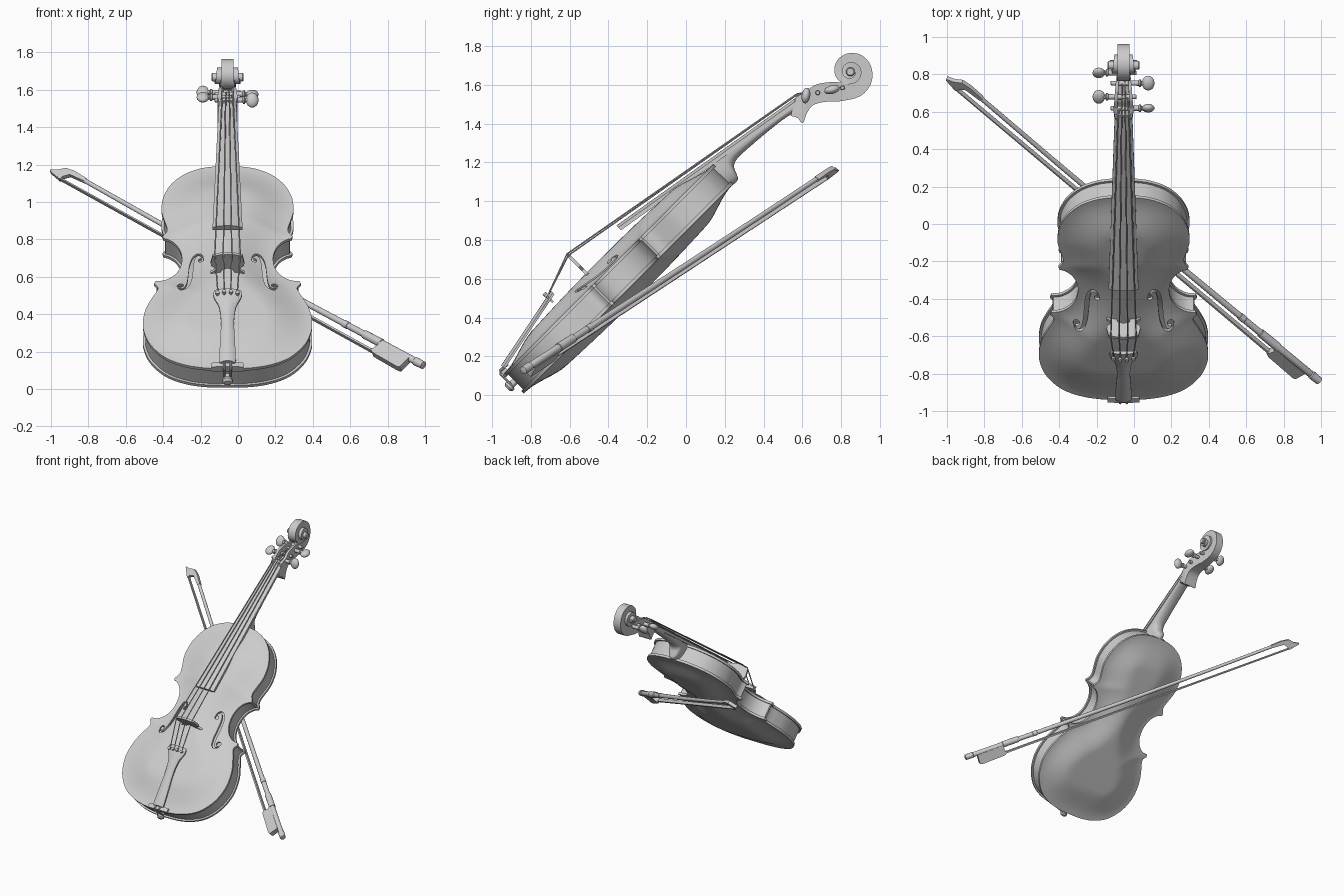
import bpy, bmesh, math
from mathutils import Vector, Matrix
from mathutils.geometry import delaunay_2d_cdt

if "Cube" in bpy.data.objects:
    bpy.data.objects.remove(bpy.data.objects["Cube"])

S = math.sqrt(0.5)
CX = -0.056
# violin frame: u across, v along the body, w out of the front plate (leaning 45 degrees)
VIO = Matrix(((1, 0, 0, CX), (0, S, -S, -0.94), (0, S, S, 0.11), (0, 0, 0, 1)))
WORLD = Matrix.Translation((CX, 0, 0))
# bow frame: x from button to tip, y towards the hair
B, T = Vector((0.985, -0.835, 0.13)), Vector((-0.9, 0.742, 1.16))
bx = (T - B).normalized()
by = Vector((-0.66, -0.37, -0.65))
by = (by - bx * by.dot(bx)).normalized()
bz = bx.cross(by)
BOW = Matrix.Translation(B) @ Matrix((bx, by, bz)).transposed().to_4x4()
L = (T - B).length


def obj(name, verts, faces, M):
    bm = bmesh.new()
    vs = [bm.verts.new(v) for v in verts]
    for f in faces:
        bm.faces.new([vs[i] for i in f])
    bmesh.ops.recalc_face_normals(bm, faces=bm.faces)
    me = bpy.data.meshes.new(name)
    bm.to_mesh(me)
    bm.free()
    o = bpy.data.objects.new(name, me)
    o.matrix_world = M
    bpy.context.collection.objects.link(o)
    return o


def loft(name, rings, M, caps=True):
    n = len(rings[0])
    faces = [(r * n + i, r * n + (i + 1) % n, (r + 1) * n + (i + 1) % n, (r + 1) * n + i)
             for r in range(len(rings) - 1) for i in range(n)]
    if caps:
        faces += [list(range(n)), list(range((len(rings) - 1) * n, len(rings) * n))]
    return obj(name, [p for r in rings for p in r], faces, M)


def tube(name, pts, radii, M, n=12):
    pts = [Vector(p) for p in pts]
    radii = radii if isinstance(radii, list) else [radii] * len(pts)
    rings = []
    for i, p in enumerate(pts):
        t = pts[min(i + 1, len(pts) - 1)] - pts[max(i - 1, 0)]
        q = t.to_track_quat('Z', 'Y')
        rings.append([p + q @ Vector((math.cos(a) * radii[i], math.sin(a) * radii[i], 0))
                      for a in (2 * math.pi * k / n for k in range(n))])
    return loft(name, rings, M)


def prism(name, poly, to3d, h, M):
    return loft(name, [[to3d(a, b, c) for a, b in poly] for c in (-h, h)], M)


def ball(name, M, seg=16):
    bm = bmesh.new()
    bmesh.ops.create_uvsphere(bm, u_segments=seg, v_segments=seg // 2 + 2, radius=1, matrix=M)
    me = bpy.data.meshes.new(name)
    bm.to_mesh(me)
    bm.free()
    o = bpy.data.objects.new(name, me)
    bpy.context.collection.objects.link(o)


def spline(pts, n=6):
    """Catmull-Rom through tuples of any length."""
    P = [pts[0]] + list(pts) + [pts[-1]]
    out = []
    for i in range(1, len(P) - 2):
        for k in range(n):
            t = k / n
            out.append(tuple(0.5 * (2 * b + (c - a) * t + (2 * a - 5 * b + 4 * c - d) * t * t
                                    + (3 * b - a - 3 * c + d) * t ** 3)
                             for a, b, c, d in zip(*P[i - 1:i + 3])))
    return out + [tuple(pts[-1])]


def inside(p, poly):
    r = False
    for (x1, y1), (x2, y2) in zip(poly, poly[1:] + poly[:1]):
        if (y1 > p[1]) != (y2 > p[1]) and p[0] < (x2 - x1) * (p[1] - y1) / (y2 - y1) + x1:
            r = not r
    return r


def edge_dist(p, poly):
    best = 9
    for (x1, y1), (x2, y2) in zip(poly, poly[1:] + poly[:1]):
        dx, dy = x2 - x1, y2 - y1
        t = max(0, min(1, ((p[0] - x1) * dx + (p[1] - y1) * dy) / (dx * dx + dy * dy + 1e-12)))
        best = min(best, math.hypot(p[0] - x1 - t * dx, p[1] - y1 - t * dy))
    return best


# body outline
half = (spline([(0, 0), (.12, .004), (.235, .03), (.335, .085), (.412, .18), (.447, .28), (.452, .36),
                (.437, .45), (.405, .53), (.378, .585), (.373, .615), (.392, .642)], 5)
        + spline([(.386, .66), (.335, .668), (.285, .705), (.254, .76), (.244, .82), (.25, .88),
                  (.274, .935), (.31, .97), (.342, .983)], 5)
        + spline([(.347, 1.0), (.327, 1.03), (.323, 1.06), (.335, 1.11), (.35, 1.17), (.353, 1.22),
                  (.342, 1.3), (.303, 1.39), (.235, 1.465), (.15, 1.51), (.07, 1.527), (0, 1.53)], 5))
outline = half + [(-x, y) for x, y in half[-2:0:-1]]

# f-hole outlines: a tapered S stroke with round eyes
fpath = spline([(.135, .795), (.138, .825), (.158, .842), (.18, .825), (.193, .77), (.198, .70),
                (.205, .63), (.22, .58), (.242, .564), (.26, .58), (.26, .605)], 4)
left, right = [], []
for i, p in enumerate(fpath):
    a, b = fpath[max(i - 1, 0)], fpath[min(i + 1, len(fpath) - 1)]
    dx, dy = b[0] - a[0], b[1] - a[1]
    l, wd = math.hypot(dx, dy), .004 + .007 * math.sin(math.pi * i / (len(fpath) - 1)) ** 2
    left.append((p[0] - dy / l * wd, p[1] + dx / l * wd))
    right.append((p[0] + dy / l * wd, p[1] - dx / l * wd))
holes = [left + right[::-1]]
for cx, cy, r in ((.142, .795, .014), (.252, .605, .018)):
    holes.append([(cx + r * math.cos(k * math.pi / 7), cy + r * math.sin(k * math.pi / 7)) for k in range(14)])
holes += [[(-x, y) for x, y in h][::-1] for h in holes]


def plate(name, cuts, base, sign):
    pts = [Vector(p) for p in outline]
    polys = [list(range(len(pts)))]
    for h in cuts:
        polys.append(list(range(len(pts), len(pts) + len(h))))
        pts += [Vector(p) for p in h]
    for i in range(-18, 19):
        for j in range(1, 62):
            p = (i * .025, j * .025)
            if inside(p, outline) and edge_dist(p, outline) > .01:
                pts.append(Vector(p))
    vs, _, fs, *_ = delaunay_2d_cdt(pts, [], polys, 0, 1e-5)
    keep = []
    for f in fs:
        c = sum((vs[i] for i in f), Vector((0, 0))) / len(f)
        if inside(c, outline) and not any(inside(c, h) for h in cuts):
            keep.append(list(f))
    top = []
    for p in vs:
        t = min(edge_dist(p, outline) / .25, 1)
        arch = .067 * t * t * (3 - 2 * t) * (1 - .45 * ((p[1] - .78) / .78) ** 2)
        top.append((p[0], p[1], base + sign * arch))
    n = len(top)
    edges = {(f[k], f[(k + 1) % len(f)]) for f in keep for k in range(len(f))}
    rim = [(a, b, b + n, a + n) for a, b in edges if (b, a) not in edges]
    o = obj(name, top + [(x, y, z - sign * .018) for x, y, z in top],
            keep + [[i + n for i in f[::-1]] for f in keep] + rim, VIO)
    bm = bmesh.new()
    bm.from_mesh(o.data)
    bmesh.ops.delete(bm, geom=[v for v in bm.verts if not v.link_faces], context='VERTS')
    bm.to_mesh(o.data)
    bm.free()


plate("front_plate", holes, 0, 1)
plate("back_plate", [], -.145, -1)

# ribs, set in from the plate edge
inset = []
for i, p in enumerate(outline):
    a, b = outline[i - 1], outline[(i + 1) % len(outline)]
    d = Vector((b[0] - a[0], b[1] - a[1])).normalized()
    inset.append((p[0] - d.y * .013, p[1] + d.x * .013))
loft("ribs", [[(x, y, w) for x, y in inset] for w in (-.008, -.137)], VIO, caps=False)


# fingerboard, tailpiece: flat underside, arched top
def arched(hw, v, w, edge, crown):
    top = [(hw * k / 6, v, w + edge + crown * (1 - (k / 6) ** 2)) for k in range(6, -7, -1)]
    return [(-hw, v, w), (hw, v, w)] + top


fb = lambda v: .13 - .19 * (v - .951) / 1.13
loft("fingerboard", [arched(.08 - .033 * k, .951 + 1.13 * k, fb(.951 + 1.13 * k) - .034, .02, .014)
                     for k in (0, .5, 1)], VIO)
loft("tailpiece", [arched(hw, v, .01 + .2 * v, .012, .014) for v, hw in
                   spline([(.02, .038), (.04, .044), (.15, .04), (.28, .035), (.37, .045),
                           (.42, .068), (.45, .077), (.475, .07)], 3)], VIO)

# neck and heel
neck = []
for v, bot, hw in spline([(1.51, -.145, .058), (1.56, -.147, .054), (1.578, -.12, .053), (1.595, -.085, .053),
                          (1.63, -.068, .053), (1.7, -.068, .052), (1.85, -.08, .049), (1.97, -.096, .047),
                          (2.05, -.12, .046)], 4):
    top = fb(v) - .033
    neck.append([(hw * math.cos(math.pi * k / 14), v, top + (bot - top) * math.sin(math.pi * k / 14) ** .8)
                 for k in range(15)])
loft("neck", neck, VIO)

# pegbox and scroll: one channelled section swept into a spiral, in (y, z)
sec = spline([(.54, 1.44, .565, 1.535, .045, .02), (.575, 1.43, .59, 1.55, .05, .03),
              (.602, 1.402, .615, 1.562, .053, .35), (.622, 1.45, .64, 1.583, .051, .6),
              (.655, 1.495, .675, 1.603, .048, .65), (.72, 1.513, .74, 1.614, .043, .6),
              (.79, 1.515, .805, 1.613, .036, .3)], 4)
rad = [.143, .113, .097, .083, .064, .057, .05, .043, .036, .027, .02, .016, .012, .008]
wid = [.032, .031, .031, .034, .042, .048, .055, .061, .068, .074]
lerp = lambda a, t: a[int(t)] + (a[min(int(t) + 1, len(a) - 1)] - a[int(t)]) * (t - int(t))
for i in range(73):
    t = i / 8
    a = math.pi / 2 * (t - 1)
    ro, ri = lerp(rad, t), max(lerp(rad, t + 4) - .004, .002)
    c, s = math.cos(a), math.sin(a)
    sec.append((.848 + ro * c, 1.668 + ro * s, .848 + ri * c, 1.668 + ri * s, lerp(wid, t), .01))
rings = []
for y0, z0, y1, z1, hw, g in sec:
    yg, zg, m = y1 + (y0 - y1) * g, z1 + (z0 - z1) * g, hw * .62
    rings.append([(-hw, y0, z0), (hw, y0, z0), (hw, y1, z1), (m, y1, z1), (m, yg, zg),
                  (-m, yg, zg), (-m, y1, z1), (-hw, y1, z1)])
loft("pegbox_and_scroll", rings, WORLD)
tube("scroll_eye", [(-.086, .848, 1.668), (-.08, .848, 1.668), (.08, .848, 1.668), (.086, .848, 1.668)],
     [.018, .023, .023, .018], WORLD, 16)

# pegs
pegs = [(.619, 1.545, 1, 80), (.68, 1.56, -1, 30), (.753, 1.576, 1, 15), (.808, 1.585, -1, 60)]
for i, (y, z, sg, ang) in enumerate(pegs):
    prof = [(-.07, .009), (-.066, .012), (.08, .014), (.083, .02), (.092, .02), (.096, .012), (.115, .014)]
    tube(f"peg_{i}", [(sg * u, y, z) for u, _ in prof], [r for _, r in prof], WORLD)
    ball(f"peg_head_{i}", Matrix.Translation((CX + sg * .132, y, z)) @ Matrix.Rotation(math.radians(ang), 4, 'X')
         @ Matrix.Diagonal((.034, .041, .022, 1)))

# nut and saddle
loft("nut", [arched(.046, v, -.11, .047, .012) for v in (2.078, 2.098)], VIO)
loft("saddle", [arched(.085, v, -.02, .035, .005) for v in (-.004, .028)], VIO)

# bridge
bh = [(0, .096), (.03, .088), (.042, .05), (.09, .05), (.092, .062), (.07, .076), (.062, .09), (.074, .104),
      (.088, .115), (.09, .135), (.08, .188), (.04, .2), (0, .204)]
prism("bridge", bh + [(-a, b) for a, b in bh[-2:0:-1]], lambda a, b, c: (a, .668 + c, b), .008, VIO)

# strings and fine tuners
for i, k in enumerate((-1, -1 / 3, 1 / 3, 1)):
    j = (0, 2, 3, 1)[i]
    end = VIO.inverted() @ Vector((CX + k * .02, pegs[j][0], pegs[j][1] + .01))
    tube(f"string_{i}", [(k * .052, .455, .128), (k * .068, .668, .208 - .012 * k * k),
                         (k * .03, 2.09, -.048 - .004 * k * k), end], .0038, VIO, 8)
    w = .122 - .01 * k * k
    tube(f"fine_tuner_{i}", [(k * .054, .44, w - .03), (k * .054, .44, w + .012), (k * .054, .44, w + .013),
                             (k * .054, .44, w + .026)], [.006, .006, .011, .011], VIO)

# end pin and tail cord
tube("end_pin", [(0, .02, -.068), (0, -.012, -.068), (0, -.018, -.068), (0, -.03, -.068), (0, -.042, -.068)],
     [.018, .018, .028, .028, .016], VIO, 16)
for sg in (-1, 1):
    tube(f"tail_cord_{'lr'[sg > 0]}", [(sg * .018, .05, .02), (sg * .018, .0, .026), (sg * .018, -.012, .01),
                                       (sg * .016, -.014, -.07)], .007, VIO, 8)

# bow stick with grip, rings and button
prof = [(-.012, .012), (-.008, .021), (.05, .023), (.055, .017), (.06, .019), (.3, .02), (.302, .024), (.43, .023),
        (.432, .018), (.55, .018), (.552, .02), (.585, .02), (.587, .017), (1.3, .015), (2.0, .013), (L - .02, .012)]
tube("bow_stick", [(s, .012 * math.sin(math.pi * max(s, 0) / L), 0) for s, _ in prof],
     [r for _, r in prof], BOW, 16)
flat = lambda a, b, c: (a, b, c)
head = [(-.12, -.011), (-.03, -.015), (.03, -.006), (.06, .028), (.097, .048), (.092, .057), (.008, .072),
        (.004, .05), (-.02, .018), (-.12, .011)]
prism("bow_tip", [(L + a, b) for a, b in head], flat, .012, BOW)
prism("bow_frog", [(.085, .01), (.315, .01), (.3, .03), (.305, .062), (.315, .075), (.29, .088), (.1, .092),
                   (.085, .085)], flat, .02, BOW)
prism("bow_hair", [(.29, .066), (L + .03, .06), (L + .03, .067), (.29, .078)], flat, .013, BOW)

# smooth shading with crisp edges
for o in bpy.context.collection.objects:
    o.select_set(True)
    bpy.context.view_layer.objects.active = o
bpy.ops.object.shade_smooth_by_angle(angle=math.radians(35))
